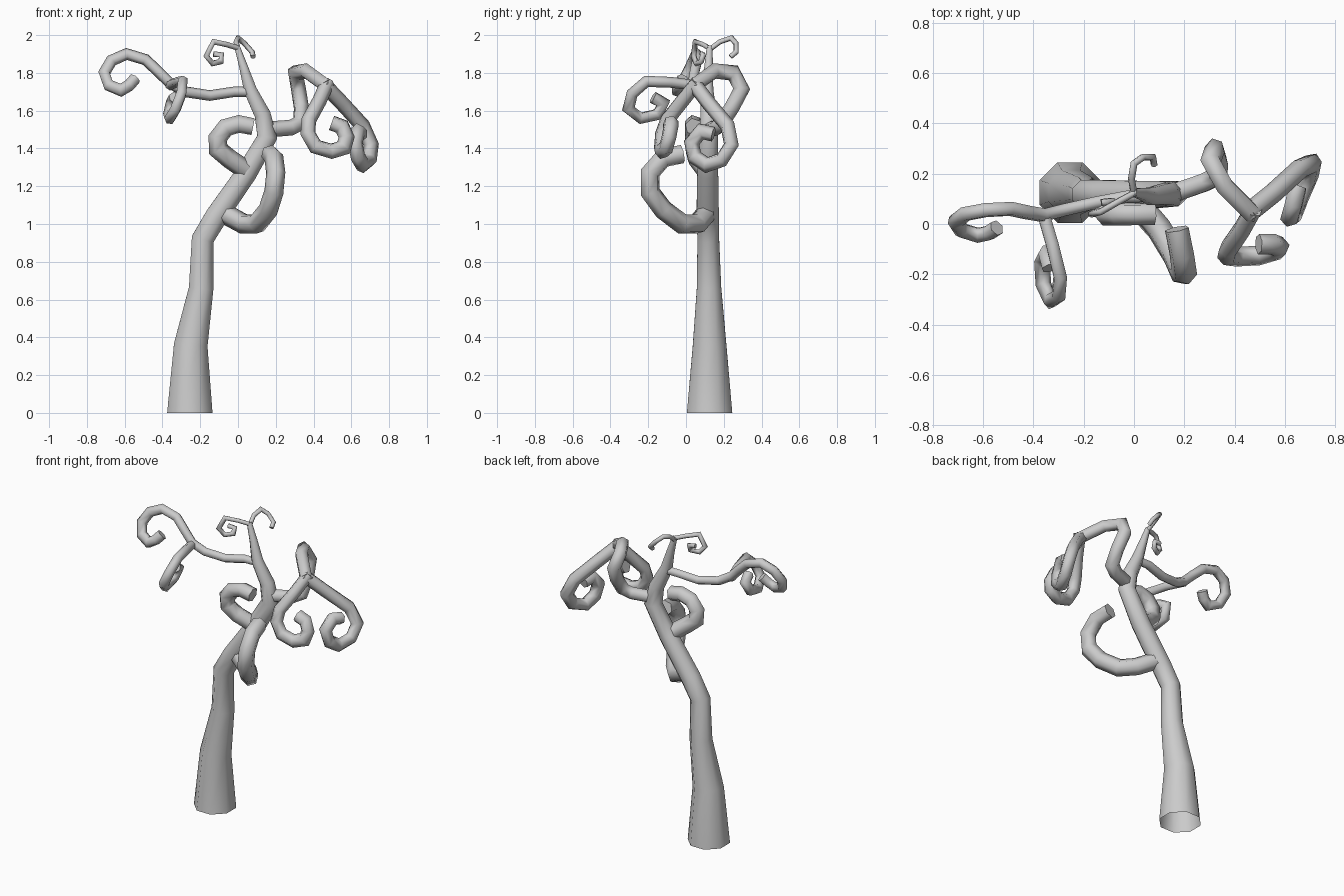
import bpy, bmesh, math
from mathutils import Vector


def tube(name, points, r0, r1, sides=6, cap_start=True, radii=None):
    """Sweep a low-poly ring along a path, tapering from r0 to r1."""
    pts = [Vector(p) for p in points]
    n = len(pts)
    bm = bmesh.new()
    rings = []
    u = prev = None
    for i, p in enumerate(pts):
        a = (p - pts[i - 1]).normalized() if i else (pts[1] - p).normalized()
        b = (pts[i + 1] - p).normalized() if i < n - 1 else a
        t = (a + b).normalized()
        if u is None:
            t = Vector((0, 0, 1)) if not cap_start else t
            ref = Vector((0, 1, 0)) if abs(t.y) < 0.8 else Vector((1, 0, 0))
            u = (ref - t * ref.dot(t)).normalized()
        else:
            u = prev.rotation_difference(t) @ u
            u = (u - t * u.dot(t)).normalized()
        prev = t
        v = t.cross(u)
        r = radii[i] if radii else r0 + (r1 - r0) * i / (n - 1)
        bend = b - a
        miter = min(1.25, 1 / max(0.5, math.cos(a.angle(b) / 2)))
        ring = []
        for k in range(sides):
            ang = 2 * math.pi * (k + 0.5) / sides
            off = (u * math.cos(ang) + v * math.sin(ang)) * r
            if bend.length > 1e-4:
                d = bend.normalized()
                off += d * off.dot(d) * (miter - 1)
            ring.append(bm.verts.new(p + off))
        rings.append(ring)
    for A, B in zip(rings, rings[1:]):
        for k in range(sides):
            j = (k + 1) % sides
            bm.faces.new((A[k], A[j], B[j], B[k]))
    if cap_start:
        bm.faces.new(rings[0][::-1])
    bm.faces.new(rings[-1])
    bmesh.ops.recalc_face_normals(bm, faces=bm.faces)
    me = bpy.data.meshes.new(name)
    bm.to_mesh(me)
    bm.free()
    ob = bpy.data.objects.new(name, me)
    bpy.context.collection.objects.link(ob)
    bpy.ops.object.select_all(action='DESELECT')
    ob.select_set(True)
    bpy.context.view_layer.objects.active = ob
    bpy.ops.object.shade_smooth_by_angle(angle=math.radians(65))
    return ob


# trunk, open at the foot
tube("trunk", [(-.255, .125, 0), (-.25, .125, .36), (-.195, .122, .66), (-.187, .118, .92),
               (-.115, .115, 1.04), (.045, .115, 1.27), (.155, .12, 1.46), (.13, .12, 1.58),
               (.065, .11, 1.71), (.03, .12, 1.83), (-.005, .125, 1.94)],
     0, 0, 8, False, [.13, .096, .07, .062, .064, .06, .054, .046, .037, .025, .016])

# low curl in front of the trunk
tube("lower_front_curl", [(-.08, .11, 1.06), (.03, .06, 1.0), (.10, -.02, 1.0), (.16, -.12, 1.075),
                          (.19, -.19, 1.17), (.2, -.19, 1.27), (.19, -.12, 1.35), (.17, -.02, 1.37)],
     .054, .05)
# low curl on the left
tube("lower_left_curl", [(.05, .11, 1.28), (-.045, .06, 1.345), (-.105, .045, 1.395), (-.107, .04, 1.455),
                         (-.065, .04, 1.51), (.005, .04, 1.53), (.08, .04, 1.515)],
     .052, .046)

# left bough with an outer curl and a front curl
tube("left_bough", [(.07, .11, 1.70), (-.02, .11, 1.70), (-.15, .085, 1.68), (-.28, .055, 1.70),
                    (-.36, .035, 1.745), (-.42, .045, 1.805), (-.49, .06, 1.87), (-.59, .055, 1.9),
                    (-.67, .04, 1.865), (-.708, .01, 1.80), (-.685, -.025, 1.735),
                    (-.62, -.045, 1.708), (-.575, -.035, 1.735), (-.545, -.015, 1.77)],
     .027, .033)
tube("left_front_curl", [(-.36, .04, 1.735), (-.325, -.08, 1.75), (-.293, -.21, 1.755), (-.3, -.285, 1.69),
                         (-.33, -.305, 1.61), (-.36, -.24, 1.56), (-.365, -.15, 1.58),
                         (-.35, -.12, 1.64), (-.335, -.175, 1.67)],
     .028, .033)

# right bough arching up and over, then two hanging curls
tube("right_bough", [(.15, .12, 1.5), (.28, .165, 1.51), (.33, .19, 1.535), (.335, .245, 1.62),
                     (.32, .295, 1.715), (.305, .25, 1.8), (.36, .15, 1.81), (.47, .04, 1.73)],
     .042, .04)
tube("right_back_curl", [(.45, .04, 1.745), (.55, .12, 1.64), (.66, .22, 1.52), (.705, .24, 1.42),
                         (.695, .19, 1.34), (.66, .11, 1.312), (.635, .045, 1.355),
                         (.62, .03, 1.43), (.635, .08, 1.49), (.65, .145, 1.475)],
     .04, .039)
tube("right_front_curl", [(.475, .06, 1.75), (.43, -.02, 1.65), (.375, -.1, 1.55), (.37, -.125, 1.48),
                          (.41, -.13, 1.41), (.495, -.125, 1.385), (.56, -.105, 1.405),
                          (.575, -.09, 1.46), (.55, -.08, 1.515), (.495, -.08, 1.535)],
     .038, .042)

# fine twigs at the crown
tube("crown_left_twig", [(.005, .125, 1.93), (-.06, .09, 1.95), (-.13, .05, 1.965), (-.168, .04, 1.89),
                         (-.135, .055, 1.85), (-.09, .08, 1.86), (-.088, .09, 1.895), (-.13, .085, 1.9)],
     .014, .015)
tube("crown_right_twig", [(0, .12, 1.92), (-.01, .18, 1.965), (0, .24, 1.985), (.035, .265, 1.955),
                          (.075, .265, 1.91), (.08, .235, 1.885)],
     .014, .014)
